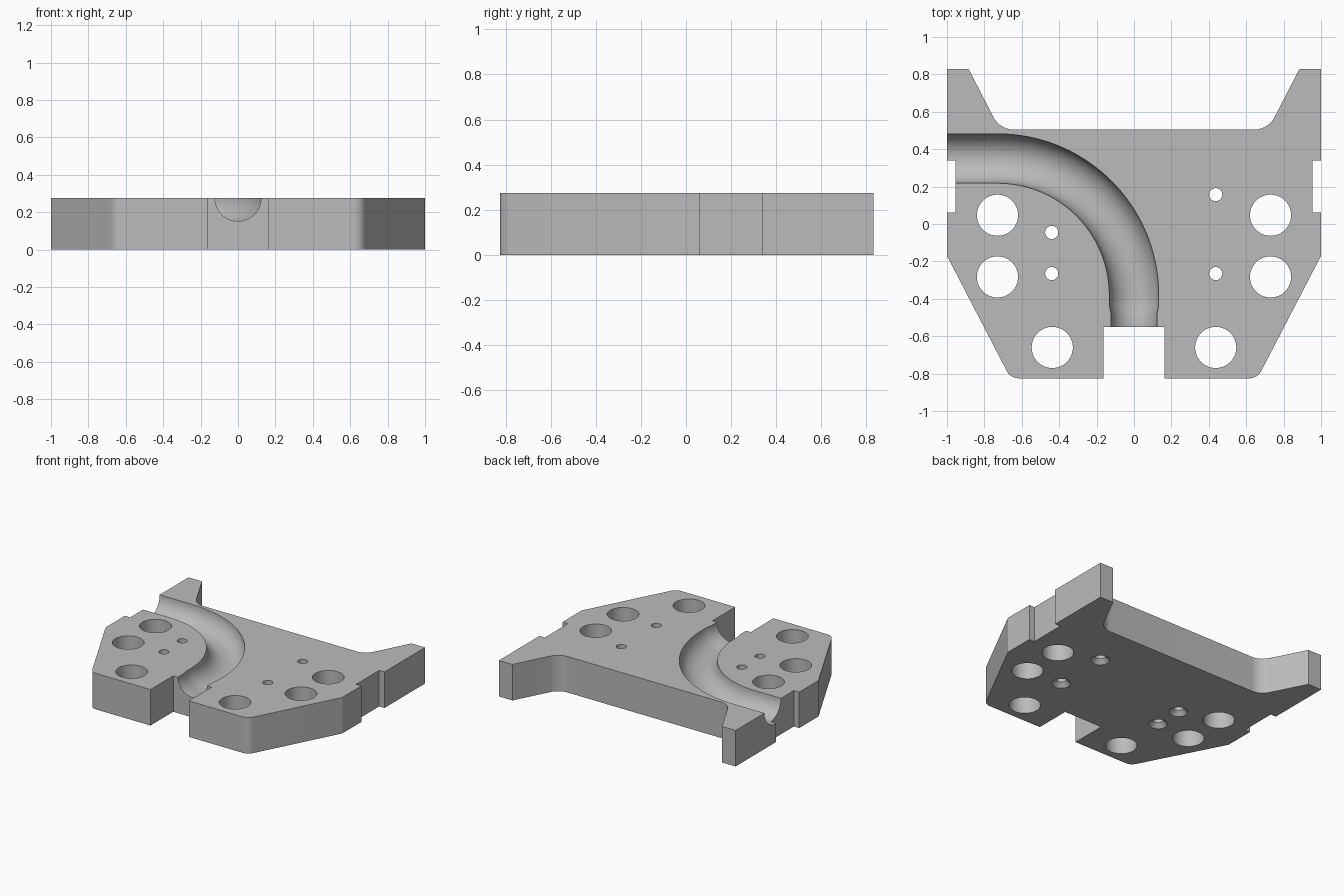
import bpy, bmesh, math
from mathutils import Vector

cube = bpy.data.objects.get("Cube")
if cube:
    bpy.data.objects.remove(cube, do_unlink=True)

H = 0.275          # plate thickness
SEG = 64           # sides of the round holes


def fillet(a, corner, b, r, n=10):
    """Points of an arc of radius r rounding the corner between a and b."""
    a, c, b = Vector(a), Vector(corner), Vector(b)
    u, v = (a - c).normalized(), (b - c).normalized()
    half = u.angle(v) / 2
    centre = c + (u + v).normalized() * (r / math.sin(half))
    p, q = c + u * (r / math.tan(half)) - centre, c + v * (r / math.tan(half)) - centre
    return [tuple(centre + p.lerp(q, i / n).normalized() * r) for i in range(n + 1)]


def skin(bm, rings):
    """Closed solid through a list of matching vertex rings."""
    loops = [[bm.verts.new(p) for p in ring] for ring in rings]
    for lo, hi in zip(loops, loops[1:]):
        for i in range(len(lo)):
            j = (i + 1) % len(lo)
            bm.faces.new((lo[i], lo[j], hi[j], hi[i]))
    bm.faces.new(loops[0][::-1])
    bm.faces.new(loops[-1])


def make_object(name, bm):
    bmesh.ops.recalc_face_normals(bm, faces=bm.faces)
    mesh = bpy.data.meshes.new(name)
    bm.to_mesh(mesh)
    bm.free()
    obj = bpy.data.objects.new(name, mesh)
    bpy.context.collection.objects.link(obj)
    return obj


def circle(x, y, z, r):
    return [(x + r * math.cos(t), y + r * math.sin(t), z)
            for t in (2 * math.pi * i / SEG for i in range(SEG))]


# Plate outline: left half, mirrored to the right
tip, neck, back = (0.885, 0.83), (0.717, 0.505), (0, 0.505)
side, chin, front = (1, -0.17), (0.66, -0.825), (0.162, -0.825)
half = [(0.162, -0.55), front]
half += fillet(front, chin, side, 0.07)
half += [side, (1, 0.062), (0.955, 0.062), (0.955, 0.34), (1, 0.34), (1, 0.83), tip]
half += fillet(tip, neck, back, 0.12)
outline = half + [(-x, y) for x, y in reversed(half)]
bm = bmesh.new()
skin(bm, [[(x, y, z) for x, y in outline] for z in (0, H)])
plate = make_object("mounting_plate", bm)

# Cutter: large holes and countersunk small holes
bm = bmesh.new()
for s in (-1, 1):
    for x, y in ((0.73, 0.047), (0.73, -0.283), (0.437, -0.66)):
        skin(bm, [circle(s * x, y, z, 0.11) for z in (-0.1, H + 0.1)])
for x, y in ((-0.44, -0.045), (-0.44, -0.265), (0.437, 0.157), (0.437, -0.265)):
    skin(bm, [circle(x, y, z, r) for z, r in
              ((-0.02, 0.085), (0.032, 0.035), (H + 0.1, 0.035))])

# Cutter: curved round-bottomed channel, narrowing at its front end
R, cx, cy, bore = 0.73, -0.73, -0.38, 0.132
path = [((-1.1, cy + R), 0, bore)]
for i in range(49):
    t = math.pi / 2 * i / 48
    path.append(((cx + R * math.sin(t), cy + R * math.cos(t)), t, bore))
path += [((0, y), math.pi / 2, r) for y, r in
         ((-0.44, bore), (-0.475, 0.123), (-0.65, 0.123))]
rings = []
for (x, y), t, r in path:
    ring = []
    for k in range(SEG):
        a = 2 * math.pi * k / SEG
        d = r * math.cos(a)
        ring.append((x + d * math.sin(t), y + d * math.cos(t), H + r * math.sin(a)))
    rings.append(ring)
skin(bm, rings)
cutter = make_object("hole_and_channel_cutter", bm)
cutter.hide_render = True

# Cut the plate and drop the cutter
mod = plate.modifiers.new("cut", "BOOLEAN")
mod.operation, mod.solver, mod.object = "DIFFERENCE", "EXACT", cutter
bpy.context.view_layer.objects.active = plate
plate.select_set(True)
bpy.ops.object.modifier_apply(modifier="cut")
bpy.data.objects.remove(cutter, do_unlink=True)
bpy.ops.object.shade_smooth_by_angle(angle=math.radians(25))

# Grey material
grey = bpy.data.materials.new("plain_grey")
grey.use_nodes = True
colour = (0.5, 0.5, 0.5, 1)
grey.diffuse_color = colour
grey.node_tree.nodes["Principled BSDF"].inputs["Base Color"].default_value = colour
plate.data.materials.clear()
plate.data.materials.append(grey)
